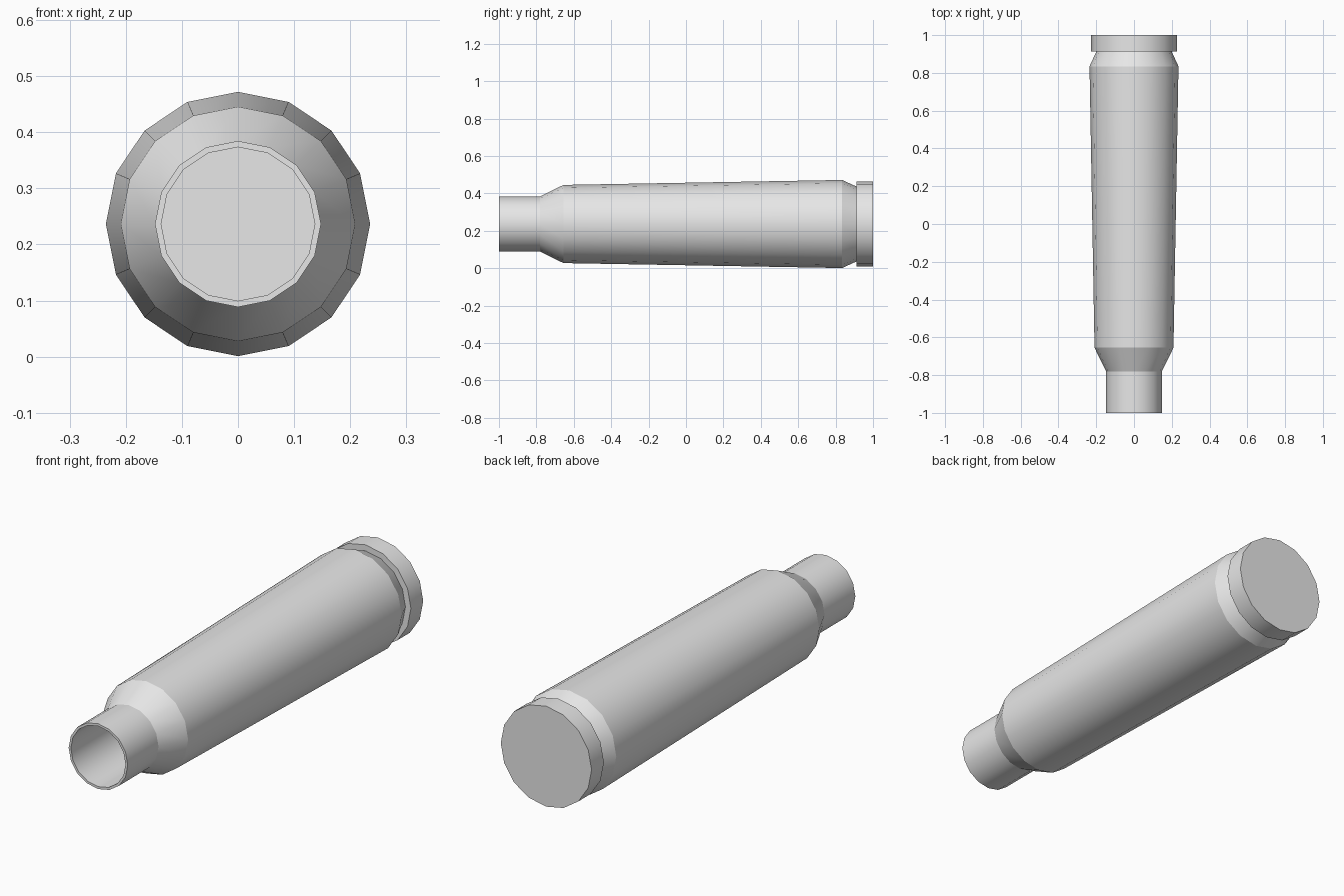
import bpy
import bmesh
import math
from mathutils import Vector

SIDES = 16
AXIS_Z = 0.2365

cube = bpy.data.objects.get("Cube")
if cube:
    bpy.data.objects.remove(cube, do_unlink=True)


def make_material(name, color):
    mat = bpy.data.materials.new(name)
    mat.use_nodes = True
    mat.diffuse_color = color
    mat.node_tree.nodes["Principled BSDF"].inputs["Base Color"].default_value = color
    return mat


def lathe(name, profile, mat):
    """Revolve (radius, y) points around the lengthwise axis."""
    bm = bmesh.new()
    verts = [bm.verts.new((r, y, 0)) for r, y in profile]
    edges = [bm.edges.new(pair) for pair in zip(verts, verts[1:])]
    bmesh.ops.spin(bm, geom=verts + edges, cent=Vector(), axis=Vector((0, 1, 0)),
                   angle=math.tau, steps=SIDES, use_merge=False)
    bmesh.ops.remove_doubles(bm, verts=bm.verts, dist=0.0005)
    bmesh.ops.recalc_face_normals(bm, faces=bm.faces)
    mesh = bpy.data.meshes.new(name)
    bm.to_mesh(mesh)
    bm.free()
    mesh.materials.append(mat)
    obj = bpy.data.objects.new(name, mesh)
    obj.location.z = AXIS_Z
    bpy.context.collection.objects.link(obj)
    bpy.ops.object.select_all(action="DESELECT")
    obj.select_set(True)
    bpy.context.view_layer.objects.active = obj
    # Smooth around the axis, sharp at the shoulder, groove and rim
    bpy.ops.object.shade_smooth_by_angle(angle=math.radians(24))
    return obj


grey = make_material("plain grey", (0.8, 0.8, 0.8, 1))

# Hollow bore, neck, shoulder, tapered body, groove chamfer, rim and base
lathe("bottleneck_case", [
    (0, 0.85), (0.137, 0.85), (0.137, -1),
    (0.148, -1), (0.148, -0.78), (0.209, -0.655),
    (0.2355, 0.835), (0.2, 0.912),
    (0.2275, 0.912), (0.2275, 1), (0, 1),
], grey)
